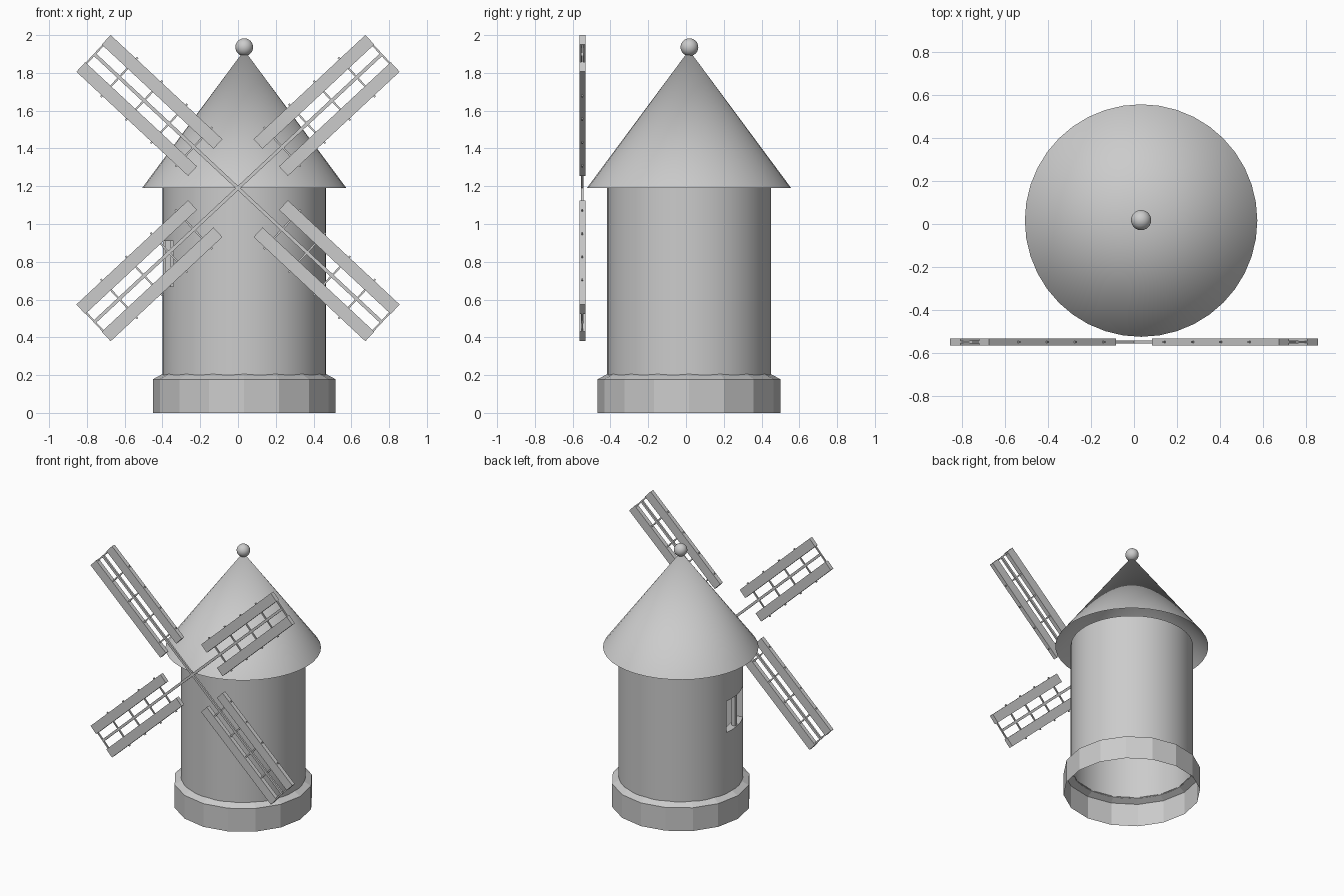
import bpy, bmesh, math
from mathutils import Vector, Matrix

if "Cube" in bpy.data.objects:
    bpy.data.objects.remove(bpy.data.objects["Cube"])

CX, CY = 0.033, 0.016      # tower axis
HUB = Vector((0, -0.549, 1.19))


def finish(name, bm, smooth=None):
    bmesh.ops.recalc_face_normals(bm, faces=bm.faces)
    me = bpy.data.meshes.new(name)
    bm.to_mesh(me)
    bm.free()
    ob = bpy.data.objects.new(name, me)
    bpy.context.collection.objects.link(ob)
    if smooth:
        bpy.ops.object.select_all(action='DESELECT')
        ob.select_set(True)
        bpy.context.view_layer.objects.active = ob
        bpy.ops.object.shade_smooth_by_angle(angle=math.radians(smooth))
    return ob


def revolve(profile, n):
    """Open surface of revolution about the tower axis."""
    bm = bmesh.new()
    rings = []
    for r, z in profile:
        rings.append([bm.verts.new((CX + r * math.cos(2 * math.pi * i / n),
                                    CY + r * math.sin(2 * math.pi * i / n), z))
                      for i in range(n)])
    for a, b in zip(rings, rings[1:]):
        for i in range(n):
            j = (i + 1) % n
            bm.faces.new((a[i], a[j], b[j], b[i]))
    bmesh.ops.remove_doubles(bm, verts=bm.verts, dist=1e-5)
    return bm


def add_box(bm, lo, hi, matrix=None):
    lo, hi = Vector(lo), Vector(hi)
    m = Matrix.Translation((lo + hi) / 2) @ Matrix.Diagonal((*(hi - lo), 1))
    bmesh.ops.create_cube(bm, size=1, matrix=matrix @ m if matrix else m)


# Stone plinth: open ring with a chamfered top
finish("plinth", revolve([(0.484, 0), (0.484, 0.178), (0.434, 0.205)], 16))

# Tower wall with a window opening on the left side
W_LO, W_HI = 0.67, 0.91
bm = revolve([(0.433, 0.2), (0.433, W_LO), (0.433, W_HI), (0.433, 1.19)], 48)
hole = []
for f in bm.faces:
    c = f.calc_center_median()
    az = math.degrees(math.atan2(c.y - CY, c.x - CX)) % 360
    if W_LO < c.z < W_HI and 171 < az < 211:
        hole.append(f)
bmesh.ops.delete(bm, geom=hole, context='FACES')
rim = [e for e in bm.edges if e.is_boundary
       and all(W_LO - 0.01 < v.co.z < W_HI + 0.01 for v in e.verts)]
ext = bmesh.ops.extrude_edge_only(bm, edges=rim)
bmesh.ops.translate(bm, vec=(0.06, 0.012, 0),
                    verts=[v for v in ext["geom"] if isinstance(v, bmesh.types.BMVert)])
finish("tower", bm, 30)

# Window mullion
bm = bmesh.new()
add_box(bm, (-0.385, -0.07, W_LO), (-0.355, -0.045, W_HI))
finish("window_mullion", bm)

# Conical roof, open underneath
finish("roof", revolve([(0.541, 1.19), (0, 1.92)], 40), 30)

# Roof finial
bm = bmesh.new()
bmesh.ops.create_uvsphere(bm, u_segments=24, v_segments=16, radius=0.047,
                          matrix=Matrix.Translation((CX, CY + 0.002, 1.936)))
finish("finial", bm, 40)

# Four sails: spar, two long boards and thin rungs, in the XZ plane
for k, deg in enumerate((43, 137, 223, 317)):
    m = Matrix.Translation(HUB) @ Matrix.Rotation(-math.radians(deg), 4, 'Y')
    bm = bmesh.new()
    add_box(bm, (0, -0.007, -0.009), (1.04, 0.007, 0.009), m)
    for s in (-1, 1):
        a, b = sorted((s * 0.064, s * 0.133))
        add_box(bm, (0.237, -0.016, a), (1.046, 0.016, b), m)
    for u in (0.32, 0.50, 0.68, 0.86, 1.038):
        h = 0.143 if u < 1 else 0.133
        add_box(bm, (u - 0.005, -0.005, -h), (u + 0.005, 0.005, h), m)
    finish(f"sail_{k + 1}", bm)
